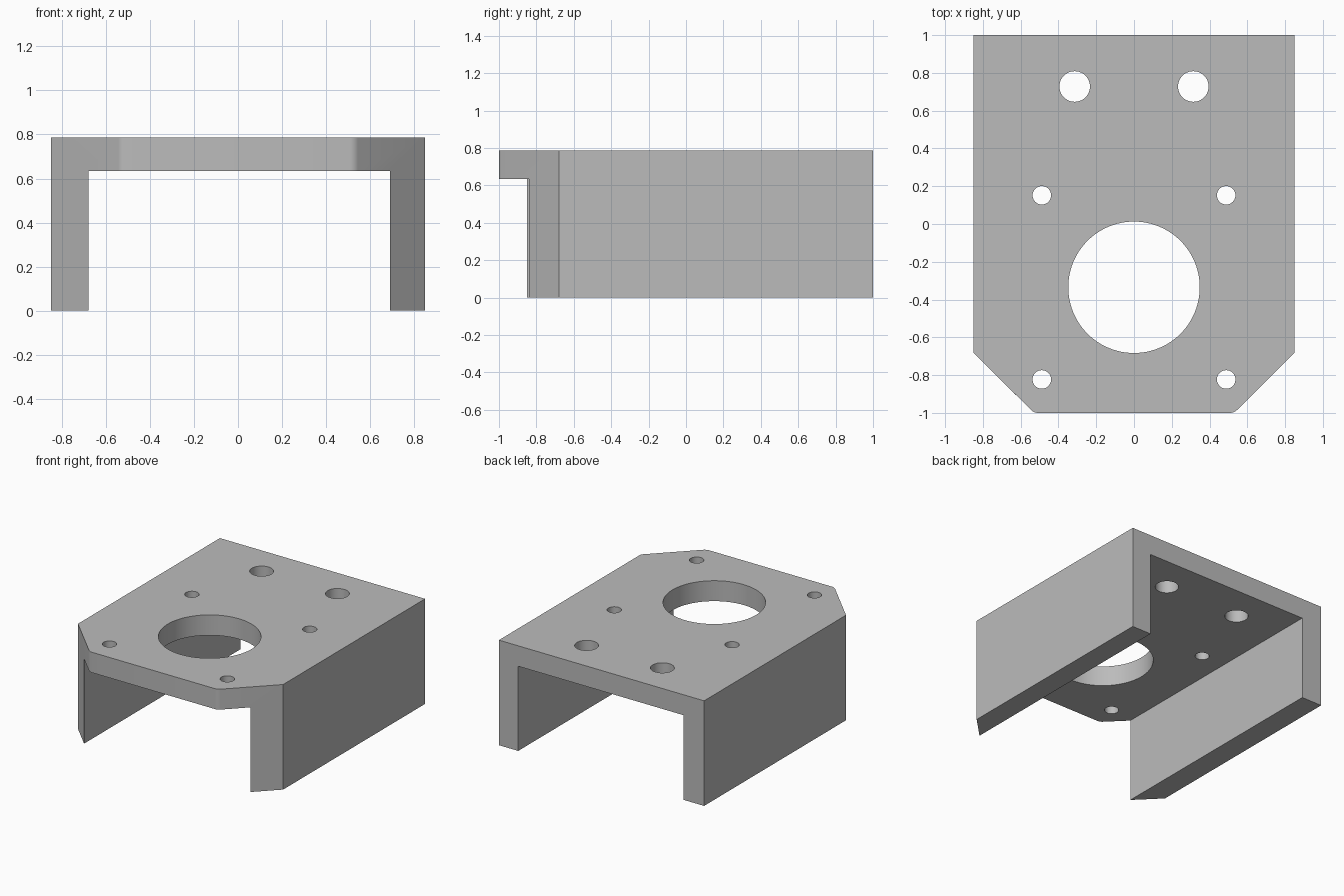
import bpy
import bmesh
import math

default = bpy.data.objects.get("Cube")
if default:
    bpy.data.objects.remove(default, do_unlink=True)

HALF_W, HEIGHT, PLATE_BOTTOM = 0.85, 0.787, 0.634

# Plain grey metal
grey = bpy.data.materials.new("grey metal")
grey.use_nodes = True
colour = (0.5, 0.5, 0.5, 1)
grey.diffuse_color = colour
grey.node_tree.nodes["Principled BSDF"].inputs["Base Color"].default_value = colour


def make_object(name, bm):
    mesh = bpy.data.meshes.new(name)
    bmesh.ops.recalc_face_normals(bm, faces=bm.faces)
    bm.to_mesh(mesh)
    bm.free()
    mesh.materials.append(grey)
    obj = bpy.data.objects.new(name, mesh)
    bpy.context.collection.objects.link(obj)
    return obj


def prism(name, outline, z0, z1, rounded=None):
    """Extrude an outline upwards, optionally rounding chosen upright edges."""
    bm = bmesh.new()
    face = bm.faces.new([bm.verts.new((x, y, z0)) for x, y in outline])
    top = bmesh.ops.extrude_face_region(bm, geom=[face])["geom"]
    for v in top:
        if isinstance(v, bmesh.types.BMVert):
            v.co.z = z1
    if rounded:
        edges = [e for e in bm.edges
                 if abs(e.verts[0].co.z - e.verts[1].co.z) > 0.1
                 and rounded(e.verts[0].co)]
        bmesh.ops.bevel(bm, geom=edges, offset=0.02, segments=4,
                        profile=0.5, affect='EDGES')
    return make_object(name, bm)


def cut(target, cutter):
    mod = target.modifiers.new("cut", 'BOOLEAN')
    mod.operation = 'DIFFERENCE'
    mod.solver = 'EXACT'
    mod.object = cutter
    bpy.context.view_layer.objects.active = target
    bpy.ops.object.modifier_apply(modifier=mod.name)
    bpy.data.objects.remove(cutter, do_unlink=True)


# Bracket body with chamfered front corners
half = [(0.53, -1), (HALF_W, -0.68), (HALF_W, 1)]
outline = half + [(-x, y) for x, y in reversed(half)]
bracket = prism("mounting_bracket", outline, 0, HEIGHT,
                lambda co: co.y < -0.9)

# Channel between the two side walls
cut(bracket, prism("channel_cutter",
                   [(-0.68, -1.2), (0.69, -1.2), (0.69, 1.2), (-0.68, 1.2)],
                   -0.2, PLATE_BOTTOM))

# Centre bore, screw holes and rear holes: x, y, radius, sides
holes = [(0, -0.335, 0.348, 96)]
for side in (-1, 1):
    holes += [(side * 0.488, 0.152, 0.049, 40),
              (side * 0.488, -0.823, 0.049, 40),
              (side * 0.314, 0.728, 0.081, 48)]
for x, y, radius, sides in holes:
    ring = [(x + radius * math.cos(math.tau * i / sides),
             y + radius * math.sin(math.tau * i / sides)) for i in range(sides)]
    cut(bracket, prism("hole_cutter", ring, 0.5, 1))

# Smooth bores, crisp edges
bpy.ops.object.select_all(action='DESELECT')
bracket.select_set(True)
bpy.context.view_layer.objects.active = bracket
bpy.ops.object.shade_smooth_by_angle(angle=math.radians(25))
